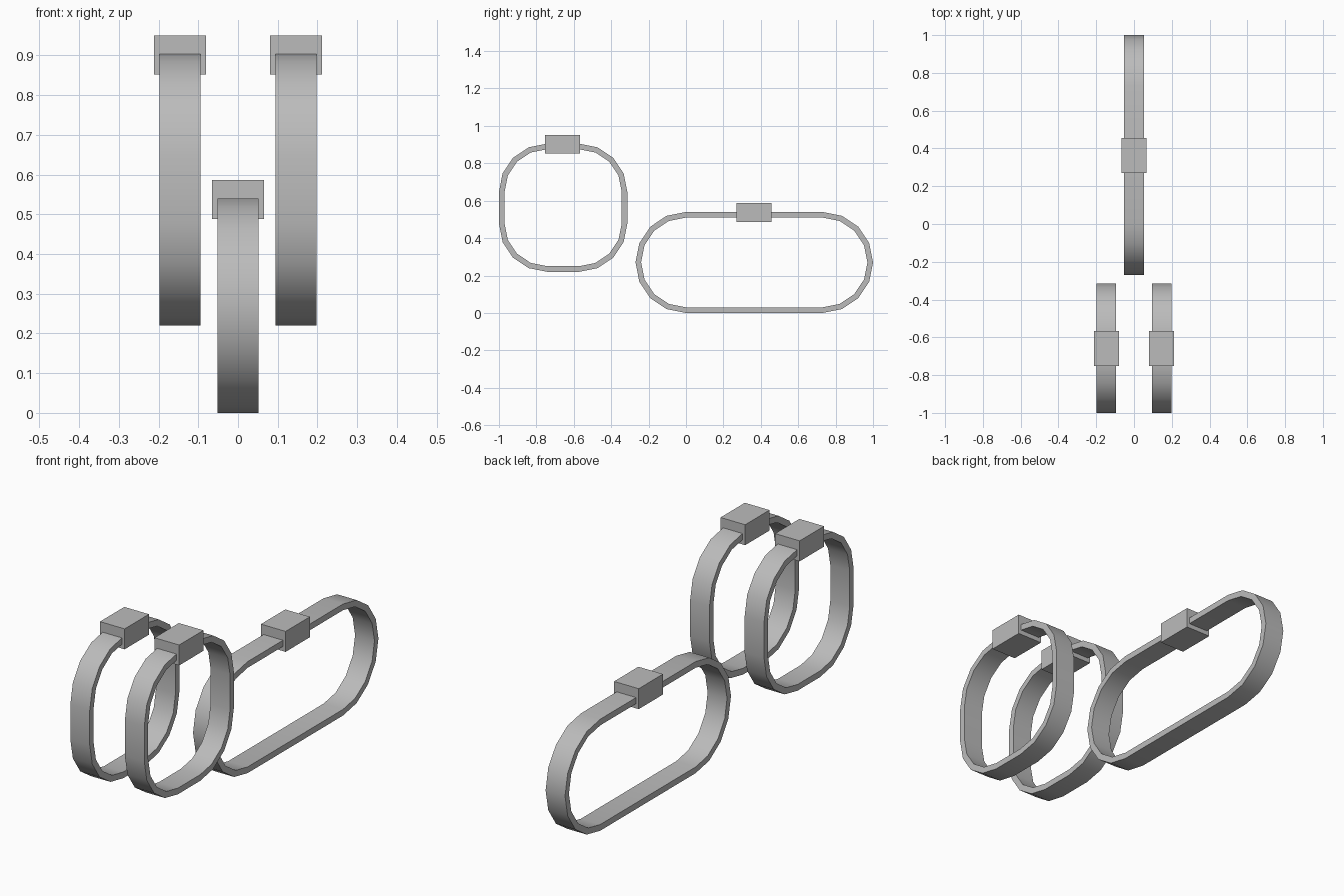
import bpy
import bmesh
from math import cos, sin, pi

cube = bpy.data.objects.get("Cube")
if cube:
    bpy.data.objects.remove(cube, do_unlink=True)

grey = bpy.data.materials.new("plain grey")
grey.use_nodes = True
colour = (0.5, 0.5, 0.5, 1)
grey.diffuse_color = colour
grey.node_tree.nodes["Principled BSDF"].inputs["Base Color"].default_value = colour

STRAP_WIDTH = 0.104
STRAP_THICK = 0.03
STEPS = 4  # segments in each rounded corner


def add_object(name, bm, location):
    bmesh.ops.recalc_face_normals(bm, faces=bm.faces)
    mesh = bpy.data.meshes.new(name)
    bm.to_mesh(mesh)
    bm.free()
    mesh.materials.append(grey)
    obj = bpy.data.objects.new(name, mesh)
    obj.location = location
    bpy.context.collection.objects.link(obj)
    return obj


def rounded_outline(half_y, half_z, radius):
    """Points of a rounded rectangle in the side plane."""
    points = []
    for corner, (sy, sz) in enumerate([(1, 1), (-1, 1), (-1, -1), (1, -1)]):
        for i in range(STEPS + 1):
            a = (corner + i / STEPS) * pi / 2
            p = (sy * (half_y - radius) + radius * cos(a),
                 sz * (half_z - radius) + radius * sin(a))
            # a fully round end has no straight side between its corners
            if not points or abs(p[0] - points[-1][0]) + abs(p[1] - points[-1][1]) > 1e-4:
                points.append(p)
    if abs(points[0][0] - points[-1][0]) + abs(points[0][1] - points[-1][1]) < 1e-4:
        points.pop()
    return points


def strap(name, location, half_y, half_z, radius):
    t, w = STRAP_THICK, STRAP_WIDTH / 2
    outer = rounded_outline(half_y, half_z, radius)
    inner = rounded_outline(half_y - t, half_z - t, radius - t)
    bm = bmesh.new()
    rings = [[bm.verts.new((x, y, z)) for y, z in outline]
             for x, outline in ((-w, outer), (w, outer), (w, inner), (-w, inner))]
    n = len(outer)
    for k in range(4):
        a, b = rings[k], rings[(k + 1) % 4]
        for i in range(n):
            j = (i + 1) % n
            bm.faces.new((a[i], a[j], b[j], b[i]))
    obj = add_object(name, bm, location)
    bpy.ops.object.select_all(action='DESELECT')
    obj.select_set(True)
    bpy.context.view_layer.objects.active = obj
    bpy.ops.object.shade_smooth_by_angle(angle=pi / 6)


def buckle(name, location):
    bm = bmesh.new()
    bmesh.ops.create_cube(bm, size=1)
    bmesh.ops.scale(bm, vec=(0.132, 0.186, 0.099), verts=bm.verts)
    add_object(name, bm, location)


# Pair of upright front loops with their buckles
for side, x in (("left", 0.146), ("right", -0.146)):
    strap(side + "_front_strap", (x, -0.657, 0.5625), 0.343, 0.3425, 0.257)
    buckle(side + "_front_buckle", (x, -0.66, 0.901))

# Long low loop at the back with its buckle
strap("back_strap", (0, 0.365, 0.27), 0.635, 0.27, 0.27)
buckle("back_buckle", (0, 0.363, 0.537))
